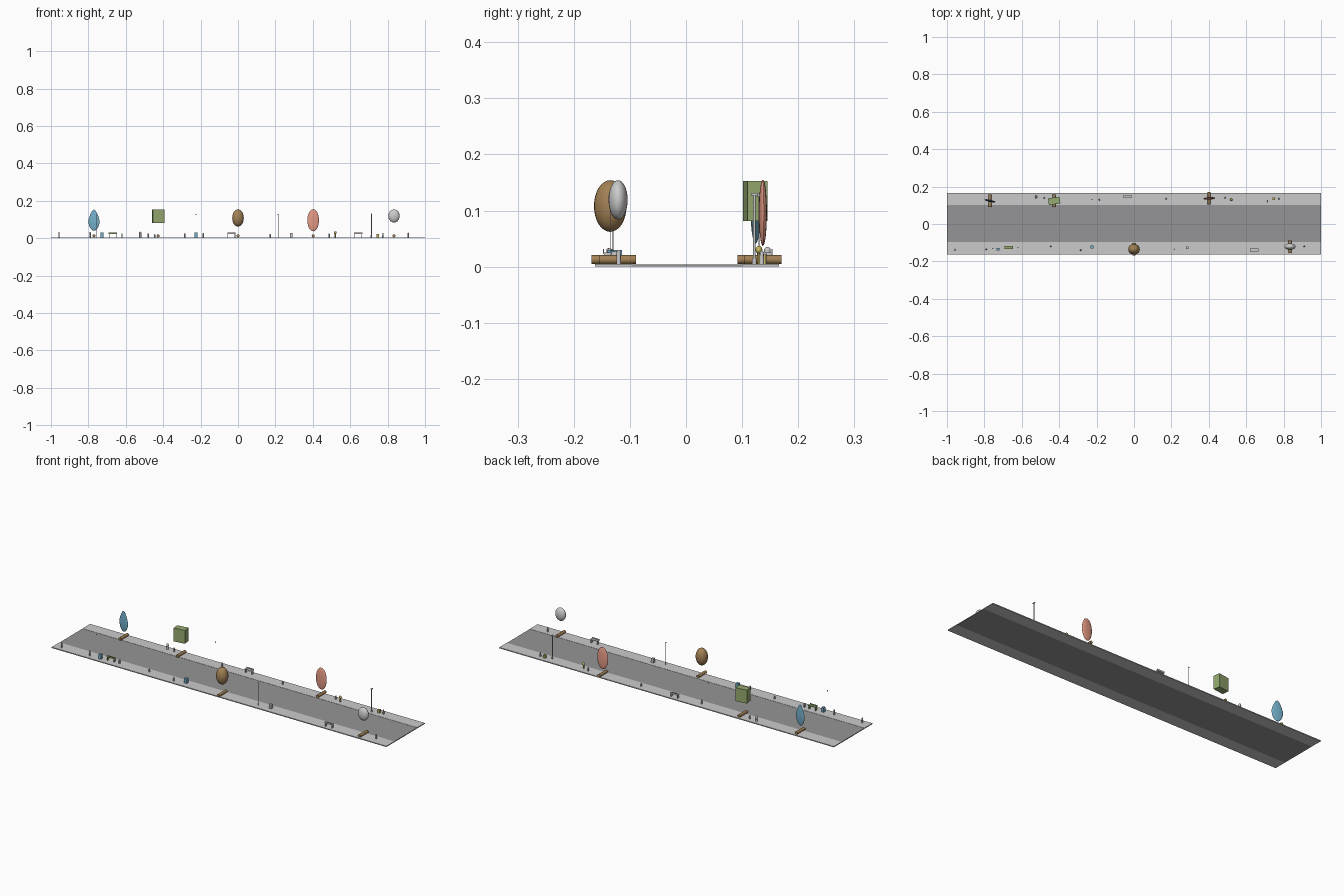
import bpy, bmesh
from math import radians, sin, cos, pi
from mathutils import Matrix

if "Cube" in bpy.data.objects:
    bpy.data.objects.remove(bpy.data.objects["Cube"])


def mat(name, col):
    m = bpy.data.materials.new(name)
    m.diffuse_color = (*col, 1)
    m.use_nodes = True
    m.node_tree.nodes["Principled BSDF"].inputs["Base Color"].default_value = m.diffuse_color
    return m


ASPHALT = mat("asphalt", (.30, .30, .31))
BARK = mat("bark", (.36, .22, .09))
BLUE = mat("blue", (.17, .42, .58))
GREEN = mat("green", (.30, .40, .16))
SALMON = mat("salmon", (.8, .33, .24))
YELLOW = mat("yellow", (.6, .5, .12))


def finish(name, bm, m=None, smooth=False):
    me = bpy.data.meshes.new(name)
    bm.to_mesh(me)
    bm.free()
    ob = bpy.data.objects.new(name, me)
    bpy.context.collection.objects.link(ob)
    if m:
        me.materials.append(m)
    if smooth:
        for p in me.polygons:
            p.use_smooth = True
        me.set_sharp_from_angle(angle=radians(35))
    return ob


def add_box(bm, c, s, rot=0):
    M = Matrix.Translation(c) @ Matrix.Rotation(radians(rot), 4, 'Z') @ Matrix.Diagonal((*s, 1))
    bmesh.ops.create_cube(bm, size=1, matrix=M)


def add_cyl(bm, c, r, h, axis='Z', r2=None, n=16):
    R = Matrix.Rotation(pi / 2, 4, 'X') if axis == 'Y' else Matrix()
    bmesh.ops.create_cone(bm, cap_ends=True, segments=n, radius1=r, radius2=r if r2 is None else r2,
                          depth=h, matrix=Matrix.Translation(c) @ R)


def add_ball(bm, c, r, rot=0):
    M = Matrix.Translation(c) @ Matrix.Rotation(radians(rot), 4, 'Z') @ Matrix.Diagonal((*r, 1))
    bmesh.ops.create_uvsphere(bm, u_segments=24, v_segments=16, radius=1, matrix=M)


def box(name, c, s, m=None, rot=0):
    bm = bmesh.new()
    add_box(bm, c, s, rot)
    return finish(name, bm, m)


def ball(name, c, r, m=None, rot=0):
    bm = bmesh.new()
    add_ball(bm, c, r, rot)
    return finish(name, bm, m, True)


# street slabs
T = .005
box("road", (0, .003, .002), (2, .196, .004), ASPHALT)
box("sidewalk_back", (0, .1335, T / 2), (2, .065, T))
box("sidewalk_front", (0, -.1285, T / 2), (2, .067, T))

# floating tree crowns
bm = bmesh.new()
add_ball(bm, (0, 0, 0), (1, 1, 1))
for v in bm.verts:
    k = 1 - .38 * max(v.co.z + .1, 0)
    v.co.x *= k
    v.co.y *= k
bmesh.ops.transform(bm, verts=bm.verts, matrix=Matrix.Translation((-.77, .124, .097))
                    @ Matrix.Rotation(radians(-12), 4, 'Z') @ Matrix.Diagonal((.031, .006, .056, 1)))
finish("teardrop_crown", bm, BLUE, True)
box("square_crown", (-.427, .1235, .117), (.062, .036, .072), GREEN, 8)
ball("round_crown", (0, -.135, .108), (.031, .029, .046), BARK)
ball("oval_crown", (.402, .137, .096), (.031, .007, .059), SALMON, 3)
ball("small_crown", (.834, -.121, .119), (.03, .017, .035))

# trunks lying on the pavement
for x, y in [(-.77, .125), (-.427, .125), (0, -.135), (.402, .137), (.834, -.122)]:
    bm = bmesh.new()
    add_cyl(bm, (x, y, .0125), .008, .066, 'Y')
    finish("trunk", bm, BARK, True)

# lamps
for x, y in [(-.755, -.13), (-.225, .13), (.215, -.135)]:
    bm = bmesh.new()
    add_cyl(bm, (x, y, .066), .0007, .124, n=8)
    add_ball(bm, (x, y, .127), (.003, .003, .003))
    finish("thin_lamp", bm, None, True)
bm = bmesh.new()
add_cyl(bm, (.713, .122, .067), .0022, .125, n=12)
add_cyl(bm, (.713, .122, .01), .004, .01, n=12)
add_box(bm, (.713, .122, .129), (.006, .013, .004))
finish("tall_lamp", bm)


# benches
def bench(x, y, side, m, w=.044, top=.026):
    bm = bmesh.new()
    add_box(bm, (x, y, top - .002), (w, .016, .003))
    add_box(bm, (x, y + side * .007, top + .002), (w, .002, .006))
    for sx in (-1, 1):
        add_box(bm, (x + sx * (w / 2 - .003), y, (T + top) / 2 - .001), (.003, .013, top - T - .002))
    finish("bench", bm, m)


bench(-.67, -.125, -1, GREEN)
bench(-.035, .146, 1, None)
bench(.643, -.14, -1, None)

# street boxes and bins
for x, y, s, h, m in [(-.727, -.134, .014, .025, BLUE), (-.224, -.122, .016, .025, BLUE),
                      (.284, -.126, .014, .022, None), (.748, .136, .013, .017, YELLOW),
                      (-.62, -.125, .006, .02, None)]:
    box("street_box", (x, y, T + h / 2), (s, s, h), m)

# bollards
for x, y, h in [(-.957, -.138, .025), (-.79, -.136, .025), (-.48, .14, .018), (-.445, -.12, .014),
                (-.285, -.14, .018), (-.185, .13, .02), (.172, .135, .014),
                (.487, .14, .018), (.775, .135, .02), (.91, -.12, .022)]:
    bm = bmesh.new()
    add_cyl(bm, (x, y, T + h / 2), .004, h, r2=.0035, n=12)
    add_ball(bm, (x, y, T + h), (.0035, .0035, .003))
    finish("bollard", bm, None, True)

# hydrant-like post and globe sign
bm = bmesh.new()
add_cyl(bm, (-.523, .145, .017), .006, .024)
add_ball(bm, (-.523, .145, .029), (.006, .006, .006))
add_cyl(bm, (-.523, .145, .02), .003, .018, 'Y', n=10)
finish("hydrant", bm, None, True)
bm = bmesh.new()
add_cyl(bm, (.52, .13, .015), .003, .02, n=12)
add_ball(bm, (.52, .13, .03), (.008, .006, .007))
finish("yellow_globe", bm, YELLOW, True)
